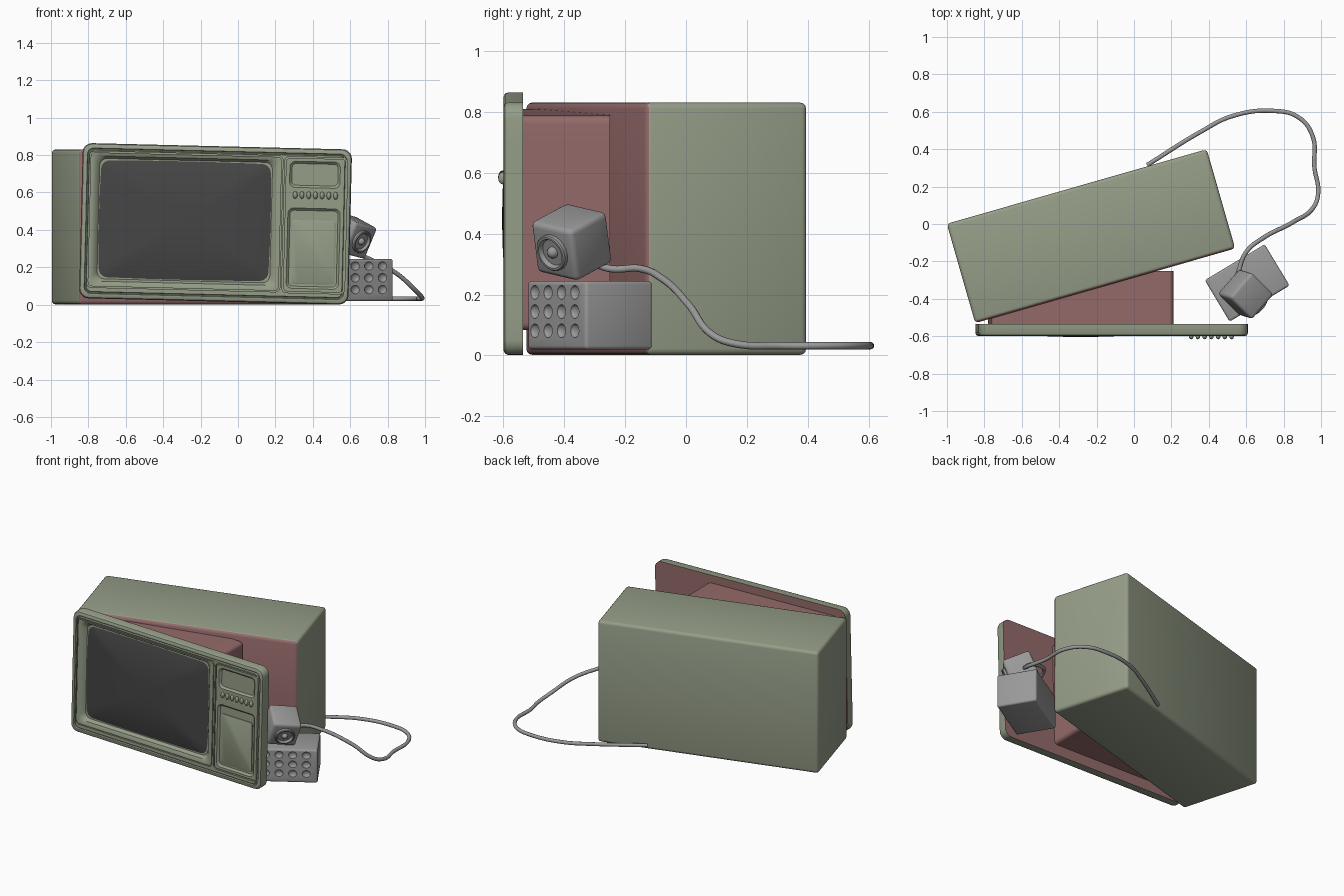
import bpy, bmesh, math
from mathutils import Matrix, Vector

cube = bpy.data.objects.get("Cube")
if cube:
    bpy.data.objects.remove(cube, do_unlink=True)


def material(name, rgb):
    m = bpy.data.materials.new(name)
    m.use_nodes = True
    m.diffuse_color = (*rgb, 1)
    m.node_tree.nodes["Principled BSDF"].inputs["Base Color"].default_value = (*rgb, 1)
    return m


GREEN = material("olive_green", (0.30, 0.34, 0.245))
RED = material("dusty_red", (0.30, 0.145, 0.145))
GREY = material("mid_grey", (0.32, 0.32, 0.32))
DARK = material("screen_charcoal", (0.06, 0.06, 0.06))


def finish(name, bm, mats, matrix):
    bmesh.ops.remove_doubles(bm, verts=bm.verts, dist=1e-5)
    bmesh.ops.recalc_face_normals(bm, faces=bm.faces)
    me = bpy.data.meshes.new(name)
    bm.to_mesh(me)
    bm.free()
    for m in mats:
        me.materials.append(m)
    ob = bpy.data.objects.new(name, me)
    bpy.context.collection.objects.link(ob)
    ob.matrix_world = matrix
    return ob


def activate(ob):
    bpy.ops.object.select_all(action='DESELECT')
    ob.select_set(True)
    bpy.context.view_layer.objects.active = ob


def smooth(ob):
    activate(ob)
    bpy.ops.object.shade_smooth_by_angle(angle=math.radians(35))


def outline(hw, hh, r, bulge, steps=5, side=8):
    """Rounded rectangle whose sides may bow outward."""
    pts = []
    for k, (sx, sz) in enumerate(((1, 1), (-1, 1), (-1, -1), (1, -1))):
        cx, cz = sx * (hw - r), sz * (hh - r)
        for i in range(steps + 1):
            a = (k + i / steps) * math.pi / 2
            pts.append(Vector((cx + r * math.cos(a), cz + r * math.sin(a))))
        nx, nz = ((-1, 1), (-1, -1), (1, -1), (1, 1))[k]
        a = (k + 1) * math.pi / 2
        end = Vector((nx * (hw - r) + r * math.cos(a), nz * (hh - r) + r * math.sin(a)))
        start = pts[-1].copy()
        pts += [start.lerp(end, i / side) for i in range(1, side)]
    return [(x * (1 + bulge * (1 - (z / hh) ** 2)), z * (1 + bulge * (1 - (x / hw) ** 2)))
            for x, z in pts]


def loft(name, rings, mats, matrix, centre=(0, 0), bulge=0, closed=False):
    """Skin a list of (half width, half height, radius, y) rings."""
    bm = bmesh.new()
    loops = [[bm.verts.new((centre[0] + x, y, centre[1] + z))
              for x, z in outline(hw, hh, r, bulge)] for hw, hh, r, y in rings]
    pairs = list(zip(loops, loops[1:]))
    if closed:
        pairs.append((loops[-1], loops[0]))
    else:
        bm.faces.new(loops[0])
        bm.faces.new(loops[-1])
    n = len(loops[0])
    for a, b in pairs:
        for i in range(n):
            j = (i + 1) % n
            bm.faces.new((a[i], a[j], b[j], b[i]))
    return finish(name, bm, mats, matrix)


def box(name, size, bevel, mats, matrix, segments=3):
    bm = bmesh.new()
    bmesh.ops.create_cube(bm, size=1, matrix=Matrix.Diagonal((*size, 1)))
    bmesh.ops.bevel(bm, geom=bm.edges[:], offset=bevel, segments=segments,
                    profile=0.5, affect='EDGES')
    return finish(name, bm, mats, matrix)


def balls(name, spots, scale, mats, matrix):
    bm = bmesh.new()
    for p in spots:
        bmesh.ops.create_uvsphere(bm, u_segments=16, v_segments=10, radius=1,
                                  matrix=Matrix.Translation(p) @ Matrix.Diagonal((*scale, 1)))
    return finish(name, bm, mats, matrix)


def carve(target, cutters):
    bpy.context.view_layer.update()
    activate(target)
    for c in cutters:
        c.hide_render = True
        mod = target.modifiers.new("cut", 'BOOLEAN')
        mod.operation = 'DIFFERENCE'
        mod.object = c
        bpy.ops.object.modifier_apply(modifier=mod.name)
        bpy.data.objects.remove(c, do_unlink=True)


# Cabinet shell with a red open front
body = box("cabinet", (1.446, 0.552, 0.828), 0.02, [GREEN, RED],
           Matrix.Translation((-0.23, -0.065, 0.416)) @ Matrix.Rotation(math.radians(16), 4, 'Z'))
for p in body.data.polygons:
    p.material_index = int(p.normal.y < -0.6)
smooth(body)

# Front panel, leaning slightly to one side, with a moulded border
DOOR = Matrix.Translation((-0.12, -0.567, 0.4325)) @ Matrix.Rotation(math.radians(1.4), 4, 'Y')
W, H, F = 0.72, 0.415, -0.0325
border = [(0, -F), (0, F + 0.016), (0.005, F + 0.005), (0.016, F), (0.026, F), (0.029, F + 0.01),
          (0.034, F + 0.01), (0.037, F), (0.045, F)]
door = loft("front_panel", [(W - d, H - d, 0.05 - d * 0.6, y) for d, y in border],
            [GREEN, RED], DOOR)
SCREEN, PANEL = (-0.165, 0.013), (0.53, 0.005)


def pocket(centre, hw, hh, depth, slope):
    return loft("pocket_cutter", [(hw, hh, 0.03, F - 0.02), (hw, hh, 0.03, F),
                                  (hw - slope, hh - slope, 0.022, F + depth)],
                [GREEN], DOOR, centre)


def groove(centre, hw, hh, w):
    return loft("groove_cutter", [(hw - d, hh - d, 0.025, y) for d, y in
                                  ((0, F - 0.01), (0, F + 0.012), (w, F + 0.012), (w, F - 0.01))],
                [GREEN], DOOR, centre, closed=True)


screen_cut = loft("screen_cutter", [(0.498, 0.355, 0.04, F - 0.02), (0.498, 0.355, 0.04, F),
                                    (0.478, 0.335, 0.04, F + 0.008),
                                    (0.462, 0.322, 0.04, F + 0.03)], [GREEN], DOOR, SCREEN)
carve(door, [screen_cut, groove((-0.165, 0.008), 0.517, 0.364, 0.006), groove(PANEL, 0.168, 0.364, 0.007),
             pocket((0.525, 0.275), 0.135, 0.07, 0.012, 0.012),
             pocket((0.525, 0.165), 0.135, 0.028, 0.006, 0.006),
             pocket((0.525, -0.12), 0.14, 0.215, 0.012, 0.012)])
for p in door.data.polygons:
    p.material_index = int(p.normal.y > 0.9 and p.center.y > 0.03)
smooth(door)

# Raised cover in the lower control pocket
smooth(loft("control_cover", [(0.118, 0.17, 0.015, F + 0.014), (0.118, 0.17, 0.015, F + 0.006),
                              (0.112, 0.164, 0.012, F + 0.003)], [GREEN], DOOR, (0.525, -0.14)))

# Bulging picture tube face
dome = [(0.452 * s, 0.312 * s, 0.045 * s, F + 0.03 - 0.034 * (1 - s ** 2.5))
        for s in (1, 0.97, 0.9, 0.8, 0.65, 0.5, 0.35, 0.2, 0.05)]
smooth(loft("screen", [(0.452, 0.312, 0.045, F + 0.036)] + dome, [DARK], DOOR, SCREEN, bulge=0.015))

# Row of control knobs
knobs = [(0.53 + 0.036 * (i - 3), F - 0.002, 0.165) for i in range(7)]
smooth(balls("control_knobs", knobs, (0.012, 0.015, 0.02), [GREEN], DOOR))

# Tube housing behind the front panel
smooth(loft("tube_housing", [(0.487, 0.352, 0.025, 0.03), (0.487, 0.352, 0.025, 0.317)],
            [RED], DOOR, (-0.165, 0.01)))

# Keypad block with dished buttons
KEYPAD = Matrix.Translation((0.605, -0.315, 0.132)) @ Matrix.Rotation(math.radians(31), 4, 'Z')
keypad = box("keypad_block", (0.374, 0.258, 0.225), 0.012, [GREY], KEYPAD)
dishes = [(-0.01 + 0.085 * (c - 1.5), -0.129, 0.012 + 0.063 * (r - 1))
          for c in range(4) for r in range(3)]
carve(keypad, [balls("dish_cutter", dishes, (0.026, 0.014, 0.023), [GREY], KEYPAD)])
smooth(keypad)

# Tilted camera cube resting on the keypad block
n = Vector((0.66, -0.66, -0.36)).normalized()
u = Vector((0.69, 0.68, -0.20))
u = (u - n * u.dot(n)).normalized()
CAM = Matrix.Translation((0.597, -0.375, 0.372)) @ Matrix((u, -n, n.cross(u))).transposed().to_4x4()
smooth(box("camera_cube", (0.182, 0.182, 0.182), 0.018, [GREY], CAM))
lens = [(0.062, 0.005), (0.062, -0.014), (0.058, -0.018), (0.051, -0.018), (0.045, -0.003),
        (0.02, -0.003), (0.018, -0.012), (0.012, -0.02), (0.003, -0.023)]
smooth(loft("camera_lens", [(r, r, r, y - 0.09) for r, y in lens], [GREY], CAM))

# Cable trailing from the camera round to the cabinet back
path = [(0.54, -0.32, 0.31), (0.56, -0.25, 0.285), (0.60, -0.15, 0.285), (0.69, -0.075, 0.25),
        (0.85, 0.01, 0.165), (0.96, 0.09, 0.065), (0.985, 0.17, 0.037), (0.965, 0.3, 0.032),
        (0.955, 0.47, 0.032), (0.88, 0.57, 0.032), (0.74, 0.605, 0.032), (0.52, 0.575, 0.032),
        (0.36, 0.495, 0.032), (0.07, 0.315, 0.032)]
curve = bpy.data.curves.new("cable", 'CURVE')
curve.dimensions = '3D'
curve.bevel_depth = 0.012
curve.bevel_resolution = 3
curve.use_fill_caps = True
spline = curve.splines.new('BEZIER')
spline.bezier_points.add(len(path) - 1)
for bp, co in zip(spline.bezier_points, path):
    bp.co = co
    bp.handle_left_type = bp.handle_right_type = 'AUTO'
curve.materials.append(GREY)
bpy.context.collection.objects.link(bpy.data.objects.new("cable", curve))
